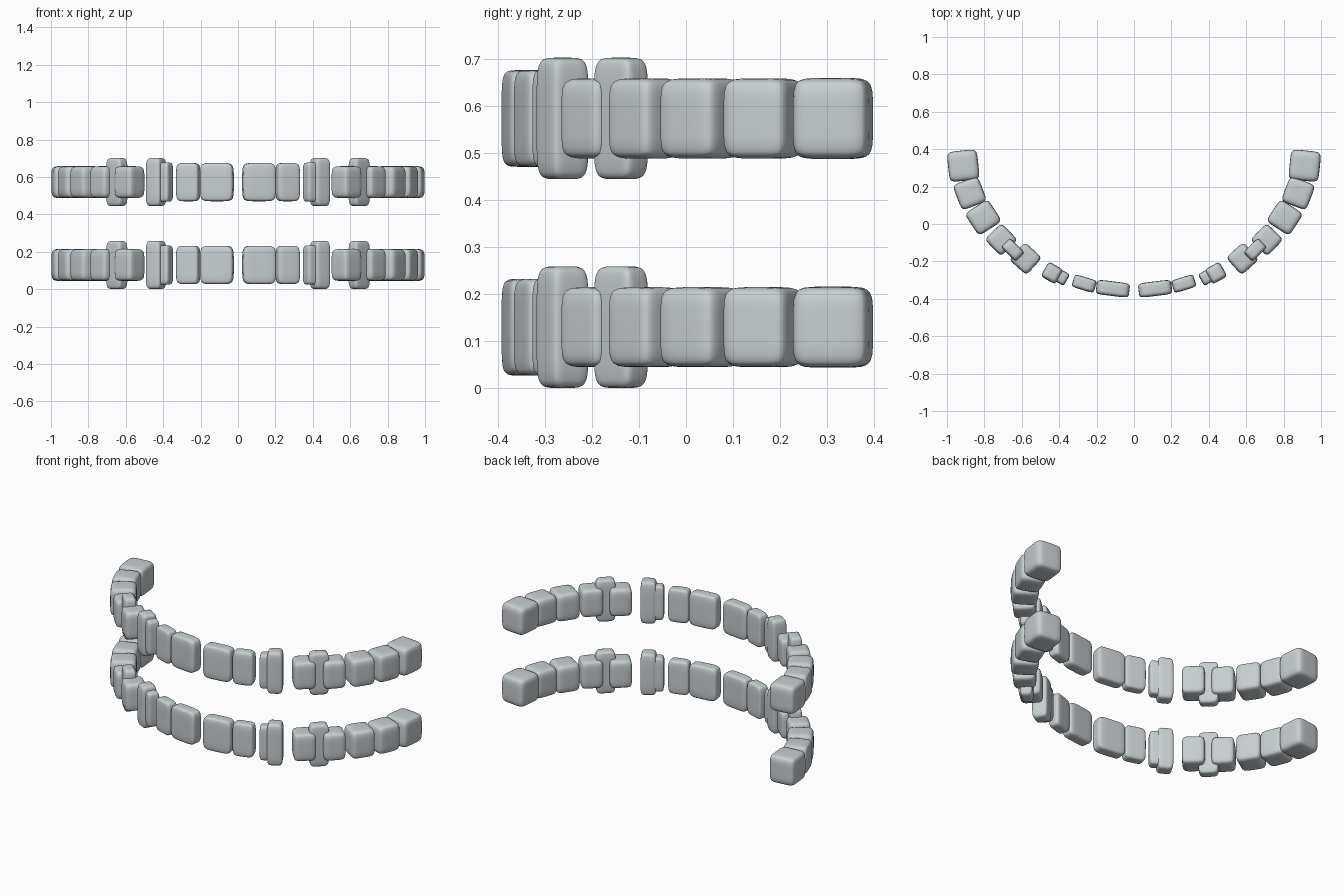
import bpy, bmesh, math
from mathutils import Matrix, Vector

if "Cube" in bpy.data.objects:
    bpy.data.objects.remove(bpy.data.objects["Cube"])

enamel = bpy.data.materials.new("grey_enamel")
enamel.diffuse_color = (0.58, 0.62, 0.64, 1)
enamel.use_nodes = True
enamel.node_tree.nodes["Principled BSDF"].inputs["Base Color"].default_value = enamel.diffuse_color

POWER = 6.0  # squareness of the rounded block


def rounded_block(name, loc, size, angle):
    """Puffy box: a gridded cube projected onto a superellipsoid."""
    bm = bmesh.new()
    bmesh.ops.create_cube(bm, size=2)
    bmesh.ops.subdivide_edges(bm, edges=bm.edges[:], cuts=11, use_grid_fill=True)
    for v in bm.verts:
        # bunch the grid towards the rounded edges
        p = Vector([math.sin(c * math.pi / 2) for c in v.co])
        v.co = p / sum(abs(c) ** POWER for c in p) ** (1 / POWER)
    bmesh.ops.scale(bm, vec=Vector(size) / 2, verts=bm.verts)
    bmesh.ops.rotate(bm, matrix=Matrix.Rotation(math.radians(angle), 3, 'Z'), verts=bm.verts)
    for f in bm.faces:
        f.smooth = True
    mesh = bpy.data.meshes.new(name)
    bm.to_mesh(mesh)
    bm.free()
    mesh.materials.append(enamel)
    ob = bpy.data.objects.new(name, mesh)
    ob.location = loc
    bpy.context.collection.objects.link(ob)


# name, x, y, width along arch, depth, height, angle of the arch
teeth = [
    ("central_incisor", 0.113, -0.346, 0.178, 0.078, 0.205, 7),
    ("lateral_incisor", 0.266, -0.319, 0.124, 0.070, 0.205, 17),
    ("canine_ridge", 0.390, -0.283, 0.072, 0.070, 0.210, 30),
    ("canine", 0.438, -0.262, 0.090, 0.090, 0.258, 30),
    ("first_premolar", 0.580, -0.185, 0.126, 0.126, 0.170, 42),
    ("tall_premolar", 0.648, -0.138, 0.112, 0.070, 0.258, 45),
    ("second_premolar", 0.710, -0.084, 0.126, 0.126, 0.170, 46),
    ("first_molar", 0.806, 0.035, 0.142, 0.148, 0.170, 57),
    ("second_molar", 0.878, 0.165, 0.145, 0.145, 0.170, 69),
    ("back_molar", 0.913, 0.312, 0.162, 0.162, 0.172, 84),
]

# two identical arches, each mirrored left and right
for row, z in (("lower", 0.130), ("upper", 0.573)):
    for side, s in (("right", 1), ("left", -1)):
        for name, x, y, w, d, h, a in teeth:
            rounded_block(f"{row}_{side}_{name}", (s * x, y, z), (w, d, h), s * a)
